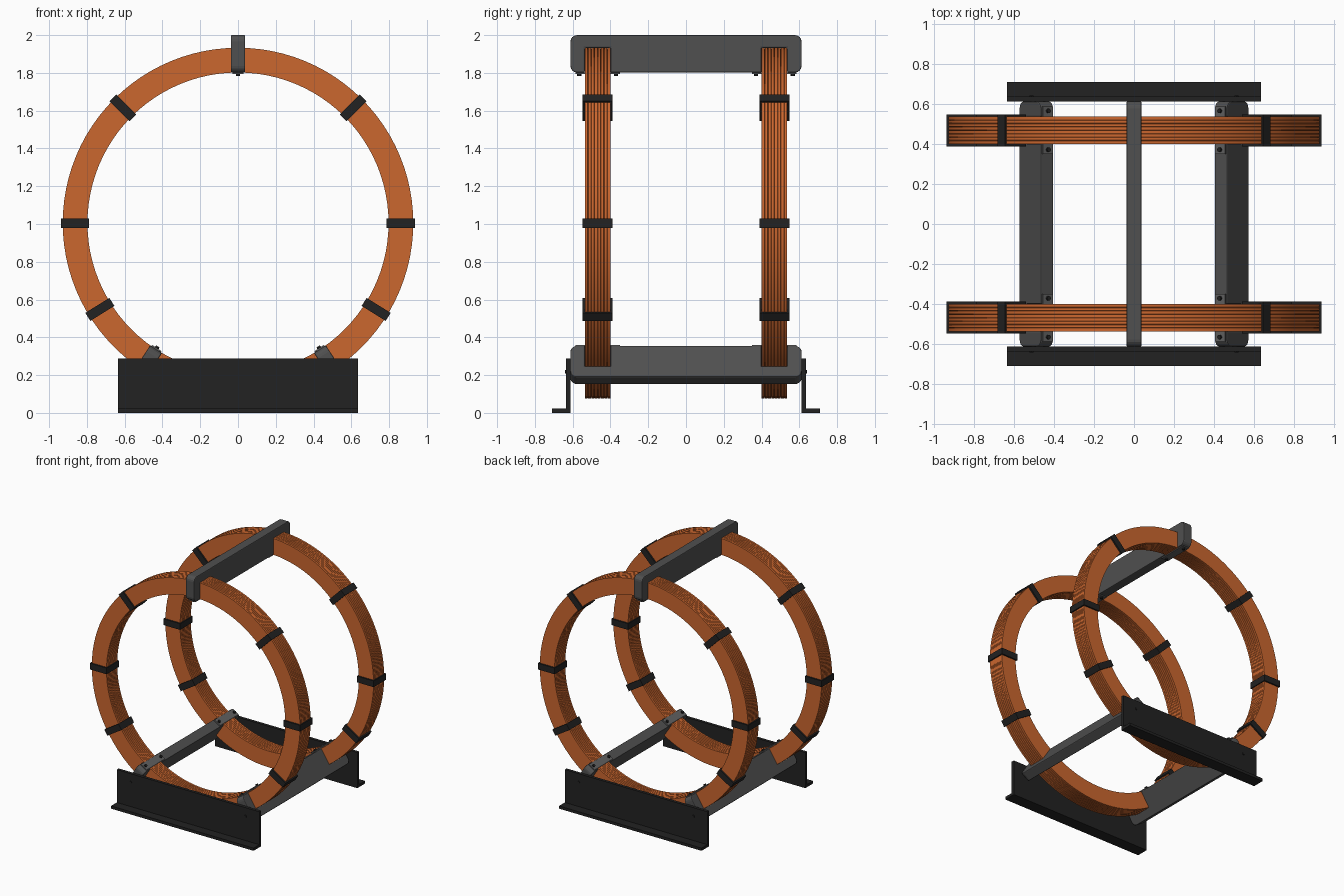
import bpy, bmesh
from math import radians, sin, cos, pi
from mathutils import Matrix

if "Cube" in bpy.data.objects:
    bpy.data.objects.remove(bpy.data.objects["Cube"])

CZ = 1.005            # height of the coil axis
COIL_Y = 0.468        # coil centre, front and back
R_IN, R_OUT, HALF_W = 0.797, 0.928, 0.068


def material(name, rgb):
    m = bpy.data.materials.new(name)
    m.diffuse_color = (*rgb, 1)
    m.use_nodes = True
    m.node_tree.nodes["Principled BSDF"].inputs["Base Color"].default_value = m.diffuse_color
    return m


COPPER = material("copper", (0.60, 0.135, 0.028))
BLACK = material("black", (0.016, 0.016, 0.016))
DARK = material("dark_grey", (0.08, 0.08, 0.08))
PLATE = material("plate_grey", (0.12, 0.12, 0.12))


def finish(name, bm, mat, bevel=0.0, smooth=False):
    bmesh.ops.recalc_face_normals(bm, faces=bm.faces)
    me = bpy.data.meshes.new(name)
    bm.to_mesh(me)
    bm.free()
    ob = bpy.data.objects.new(name, me)
    bpy.context.collection.objects.link(ob)
    me.materials.append(mat)
    if bevel:
        mod = ob.modifiers.new("bevel", 'BEVEL')
        mod.width, mod.segments, mod.limit_method = bevel, 2, 'ANGLE'
    if smooth:
        bpy.ops.object.select_all(action='DESELECT')
        ob.select_set(True)
        bpy.context.view_layer.objects.active = ob
        bpy.ops.object.shade_smooth_by_angle(angle=radians(30))
    return ob


def around(angle):
    """Local z is the radial direction, turned from straight up about the coil axis."""
    return Matrix.Translation((0, 0, CZ)) @ Matrix.Rotation(radians(angle), 4, 'Y')


def box(name, size, loc, mat, frame=Matrix(), bevel=0.0):
    bm = bmesh.new()
    bmesh.ops.create_cube(bm, size=1, matrix=frame @ Matrix.Translation(loc) @ Matrix.Diagonal((*size, 1)))
    return finish(name, bm, mat, bevel)


def bolt(name, radius, depth, loc, frame, along_y=False):
    bm = bmesh.new()
    turn = Matrix.Rotation(pi / 2, 4, 'X') if along_y else Matrix()
    bmesh.ops.create_cone(bm, cap_ends=True, segments=12, radius1=radius, radius2=radius,
                          depth=depth, matrix=frame @ Matrix.Translation(loc) @ turn)
    return finish(name, bm, BLACK, smooth=True)


def extrude(name, pts, half, mat, frame, bevel):
    """Profile of (y, z) points extruded along local x."""
    bm = bmesh.new()
    f = bm.faces.new([bm.verts.new((-half, y, z)) for y, z in pts])
    out = bmesh.ops.extrude_face_region(bm, geom=[f])
    bmesh.ops.translate(bm, vec=(2 * half, 0, 0),
                        verts=[v for v in out['geom'] if isinstance(v, bmesh.types.BMVert)])
    bm.transform(frame)
    return finish(name, bm, mat, bevel)


def coil(name, yc, turns=8, gap=0.003, steps=96):
    """Ring of flat windings with shallow grooves inside and outside."""
    pitch = 2 * HALF_W / turns
    outer, inner = [], []
    for i in range(turns):
        a, b = -HALF_W + i * pitch, -HALF_W + (i + 1) * pitch
        for prof, r, groove in ((outer, R_OUT, -0.005), (inner, R_IN, 0.005)):
            prof += [(a + (gap / 2 if i else 0), r), (b - (gap / 2 if i < turns - 1 else 0), r)]
            if i < turns - 1:
                prof.append((b, r + groove))
    prof = outer + inner[::-1]
    bm = bmesh.new()
    rings = []
    for k in range(steps):
        t = 2 * pi * k / steps
        rings.append([bm.verts.new((r * sin(t), yc + y, CZ + r * cos(t))) for y, r in prof])
    n = len(prof)
    for k in range(steps):
        p, q = rings[k], rings[(k + 1) % steps]
        for j in range(n):
            bm.faces.new((p[j], p[(j + 1) % n], q[(j + 1) % n], q[j]))
    return finish(name, bm, COPPER, smooth=True)


# Beam profile: rounded ends, slots open to the inside that hold the coils
def corner(y, z, start, r=0.035):
    return [(y + r * cos(radians(start + a)), z + r * sin(radians(start + a))) for a in (0, 22.5, 45, 67.5, 90)]


half = []
for y, z in ((COIL_Y - HALF_W, R_IN), (COIL_Y - HALF_W, R_OUT), (COIL_Y + HALF_W, R_OUT), (COIL_Y + HALF_W, R_IN)):
    half.append((y, z))
half += corner(0.577, R_IN + 0.035, -90) + corner(0.577, 0.960, 0)
beam_profile = half + [(-y, z) for y, z in reversed(half)]

# Coils with black clamps
for side, s in (("front", -1), ("back", 1)):
    coil(side + "_coil", s * COIL_Y)
    for a in (45, 90, 122):
        for m in (-1, 1):
            box(side + "_clamp", (0.05, 0.160, 0.150), (0, s * COIL_Y, 0.8625), BLACK, around(m * a))

# Cross beams with retaining plates and bolts
for name, a in (("top", 0), ("right", 147), ("left", -147)):
    fr = around(a)
    extrude(name + "_beam", beam_profile, 0.0375, DARK, fr, 0.006)
    for s in (-1, 1):
        box(name + "_retaining_plate", (0.06, 0.236, 0.008), (0, s * COIL_Y, R_IN - 0.004), PLATE, fr)
        for d in (-0.097, 0.097):
            bolt(name + "_plate_bolt", 0.011, 0.014, (0, s * (COIL_Y + d), R_IN - 0.011), fr)

# Angle-section base rails bolted to the lower beam ends
for side, s in (("front", -1), ("back", 1)):
    rail = [(0.612, 0), (0.709, 0), (0.709, 0.022), (0.636, 0.022), (0.636, 0.287), (0.612, 0.287)]
    extrude(side + "_rail", [(s * y, z) for y, z in rail], 0.635, BLACK, Matrix(), 0)
    for a in (-147, 147):
        bolt(side + "_rail_bolt", 0.010, 0.03, (0, s * 0.626, 0.939), around(a), True)
